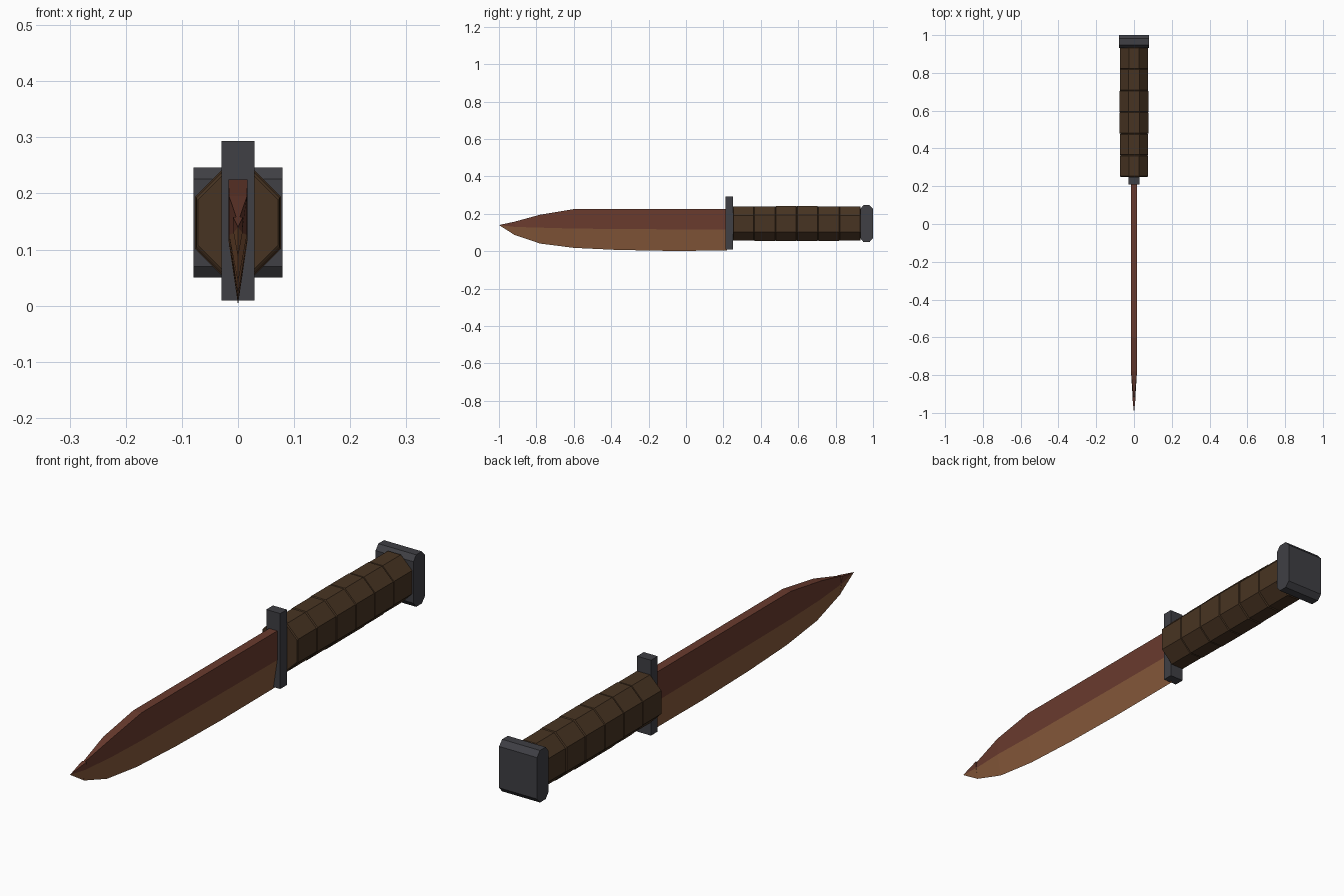
import bpy, bmesh

if "Cube" in bpy.data.objects:
    bpy.data.objects.remove(bpy.data.objects["Cube"])


def material(name, rgb):
    m = bpy.data.materials.new(name)
    m.use_nodes = True
    m.diffuse_color = (*rgb, 1)
    m.node_tree.nodes["Principled BSDF"].inputs["Base Color"].default_value = (*rgb, 1)
    return m


steel = material("dark_steel", (0.05, 0.05, 0.058))
leather = material("brown_leather", (0.064, 0.034, 0.016))
rust = material("red_brown_metal", (0.142, 0.043, 0.027))
tan = material("tan_edge", (0.242, 0.1, 0.043))


def loft(name, sections, mats, rule=lambda i: 0):
    """Skin a row of equal point rings, each a list of (x, y, z)."""
    bm = bmesh.new()
    rings = [[bm.verts.new(p) for p in s] for s in sections]
    n = len(rings[0])
    for a, b in zip(rings, rings[1:]):
        for i in range(n):
            j = (i + 1) % n
            bm.faces.new((a[i], a[j], b[j], b[i])).material_index = rule(i)
    bm.faces.new(rings[0])
    bm.faces.new(rings[-1])
    bmesh.ops.remove_doubles(bm, verts=bm.verts, dist=1e-5)
    bmesh.ops.recalc_face_normals(bm, faces=bm.faces)
    mesh = bpy.data.meshes.new(name)
    bm.to_mesh(mesh)
    bm.free()
    ob = bpy.data.objects.new(name, mesh)
    for m in mats:
        mesh.materials.append(m)
    bpy.context.collection.objects.link(ob)
    return ob


def blade_section(y, top, top_w, mid, mid_w, edge):
    return [(-top_w, y, top), (top_w, y, top), (mid_w, y, mid), (0, y, edge), (-mid_w, y, mid)]


# Blade: flat spine and upper flats, ground lower bevels
stations = [
    (0.22, 0.225, 0.017, 0.115, 0.017, 0.003),
    (-0.1, 0.225, 0.017, 0.117, 0.017, 0.002),
    (-0.37, 0.225, 0.017, 0.119, 0.017, 0.007),
    (-0.6, 0.225, 0.017, 0.121, 0.017, 0.018),
    (-0.78, 0.195, 0.016, 0.126, 0.016, 0.041),
    (-0.92, 0.157, 0.003, 0.13, 0.007, 0.088),
]
loft("blade", [blade_section(*s) for s in stations], [rust, tan], lambda i: int(i in (2, 3)))

# Point: a small separate wedge
tip = [(-0.915, 0.158, 0.009, 0.13, 0.008, 0.086), (-1, 0.14, 0, 0.14, 0, 0.14)]
loft("blade_tip", [blade_section(*s) for s in tip], [rust, tan], lambda i: int(i in (2, 3)))


# Guard
def rect(y, w, low, high):
    return [(-w, y, low), (w, y, low), (w, y, high), (-w, y, high)]


loft("guard", [rect(0.21, 0.029, 0.009, 0.293), rect(0.25, 0.029, 0.009, 0.293)], [steel])


# Grip: octagonal leather rings with narrow grooves and a slight swell
def octagon(y, inset):
    w, h, c, mid = 0.077 - inset, 0.094 - inset, 0.047, 0.148
    quarter = [(w, h - c), (w - c, h)]
    half = quarter + [(-x, z) for x, z in reversed(quarter)]
    return [(x, y, mid + z) for x, z in half + [(-x, -z) for x, z in half]]


start, length, count, gap = 0.25, 0.114, 6, 0.003
grip = []
for k in range(count):
    a = start + k * length
    inset = 0.0012 * abs(k - 2.5)
    grip += [octagon(a, inset + 0.003), octagon(a + gap, inset),
             octagon(a + length - gap, inset), octagon(a + length, inset + 0.003)]
loft("grip", grip, [leather])

# Pommel: block with chamfered top and bottom edges
profile = [(0.932, 0.07), (0.948, 0.05), (0.982, 0.05), (1, 0.07),
           (1, 0.226), (0.982, 0.246), (0.948, 0.246), (0.932, 0.226)]
loft("pommel", [[(x, y, z) for y, z in profile] for x in (-0.079, 0.079)], [steel])
